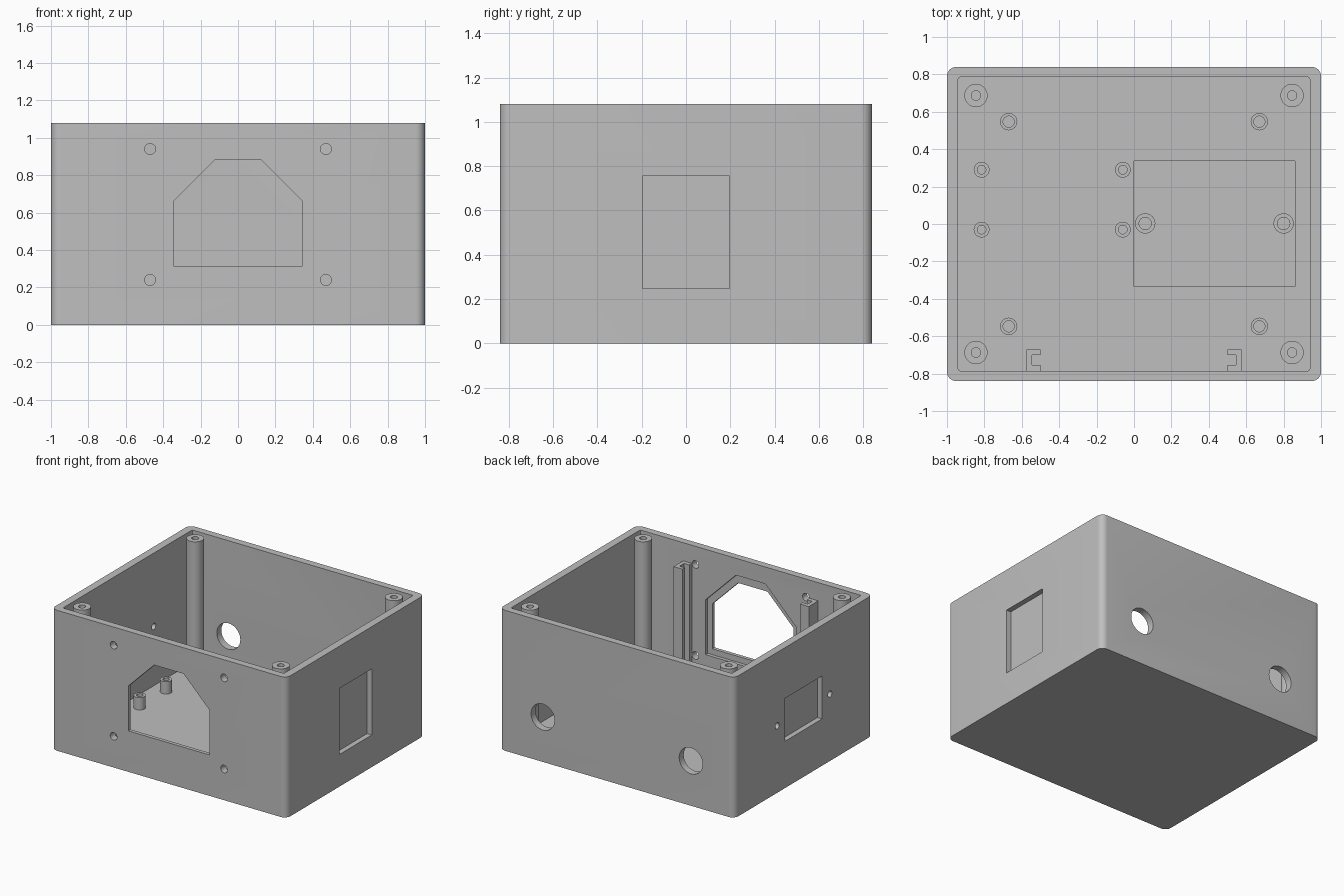
import bpy, bmesh, math
from mathutils import Vector

cube = bpy.data.objects.get("Cube")
if cube:
    bpy.data.objects.remove(cube, do_unlink=True)

HX, HY, H, WALL, FLOOR = 1.0, 0.84, 1.08, 0.06, 0.06

grey = bpy.data.materials.new("plain grey")
grey.use_nodes = True
grey.diffuse_color = (0.52, 0.52, 0.52, 1)
grey.node_tree.nodes["Principled BSDF"].inputs["Base Color"].default_value = (0.52, 0.52, 0.52, 1)


def finish(name, bm):
    bmesh.ops.recalc_face_normals(bm, faces=bm.faces)
    mesh = bpy.data.meshes.new(name)
    bm.to_mesh(mesh)
    bm.free()
    mesh.materials.append(grey)
    obj = bpy.data.objects.new(name, mesh)
    bpy.context.collection.objects.link(obj)
    return obj


def prism(name, points, axis, lo, hi):
    """Extrude a 2D outline along an axis from lo to hi."""
    place = {"x": lambda u, v, w: (w, u, v),
             "y": lambda u, v, w: (u, w, v),
             "z": lambda u, v, w: (u, v, w)}[axis]
    bm = bmesh.new()
    face = bm.faces.new([bm.verts.new(place(u, v, lo)) for u, v in points])
    ext = bmesh.ops.extrude_face_region(bm, geom=[face])
    shift = Vector(place(0, 0, hi - lo))
    bmesh.ops.translate(bm, vec=shift,
                        verts=[g for g in ext["geom"] if isinstance(g, bmesh.types.BMVert)])
    return finish(name, bm)


def rect(u0, u1, v0, v1):
    return [(u0, v0), (u1, v0), (u1, v1), (u0, v1)]


def circle(u, v, r, n=32):
    return [(u + r * math.cos(math.tau * i / n), v + r * math.sin(math.tau * i / n))
            for i in range(n)]


def rounded(hx, hy, r, n=8):
    pts = []
    for k, (sx, sy) in enumerate([(1, 1), (-1, 1), (-1, -1), (1, -1)]):
        for i in range(n + 1):
            a = math.pi / 2 * (k + i / n)
            pts.append((sx * (hx - r) + r * math.cos(a), sy * (hy - r) + r * math.sin(a)))
    return pts


def gable(half, bottom, shoulder, top, top_half):
    return [(-half, bottom), (half, bottom), (half, shoulder),
            (top_half, top), (-top_half, top), (-half, shoulder)]


def cut(target, cutter):
    cutter.hide_render = True
    mod = target.modifiers.new("cut", "BOOLEAN")
    mod.operation, mod.solver, mod.object = "DIFFERENCE", "EXACT", cutter
    bpy.context.view_layer.objects.active = target
    bpy.ops.object.modifier_apply(modifier=mod.name)
    bpy.data.objects.remove(cutter, do_unlink=True)


def smooth(obj):
    bpy.ops.object.select_all(action="DESELECT")
    obj.select_set(True)
    bpy.context.view_layer.objects.active = obj
    bpy.ops.object.shade_smooth_by_angle(angle=math.radians(30))


def hollow_post(name, x, y, r_out, r_in, top, hole_floor):
    """Turn a post profile with a blind screw hole."""
    profile = [(0, hole_floor), (r_in, hole_floor), (r_in, top), (r_out, top),
               (r_out, FLOOR / 2), (0, FLOOR / 2)]
    bm = bmesh.new()
    verts = [bm.verts.new((r, 0, z)) for r, z in profile]
    edges = [bm.edges.new(pair) for pair in zip(verts, verts[1:])]
    bmesh.ops.spin(bm, geom=verts + edges, cent=(0, 0, 0), axis=(0, 0, 1),
                   angle=math.tau, steps=32)
    bmesh.ops.remove_doubles(bm, verts=bm.verts, dist=0.0005)
    bmesh.ops.translate(bm, verts=bm.verts, vec=(x, y, 0))
    smooth(finish(name, bm))


# Open box with rounded upright edges
box = prism("enclosure_shell", rounded(HX, HY, 0.05), "z", 0, H)
cut(box, prism("cavity", rounded(HX - WALL, HY - WALL + 0.005, 0.012, 3), "z", FLOOR, H + 0.2))

# Front socket opening with a wider rebate on the inside, and its screw holes
cut(box, prism("socket_opening", gable(0.345, 0.315, 0.66, 0.88, 0.125), "y", -1, -0.7))
cut(box, prism("socket_rebate", gable(0.385, 0.27, 0.69, 0.95, 0.125), "y", -0.812, -0.7))
for x in (-0.47, 0.47):
    for z in (0.24, 0.94):
        cut(box, prism("socket_screw_hole", circle(x, z, 0.029, 24), "y", -1, -0.7))

# Round cable holes in the back
for x in (-0.63, 0.63):
    cut(box, prism("cable_hole", circle(x, 0.345, 0.1, 40), "y", 0.7, 1))

# Blind pockets in both side walls
cut(box, prism("left_pocket", rect(-0.197, 0.197, 0.247, 0.755), "x", HX - 0.04, 1.2))
cut(box, prism("right_pocket", rect(-0.225, 0.225, 0.36, 0.69), "x", -1.2, -HX + 0.04))
for y in (-0.32, 0.32):
    cut(box, prism("side_screw_hole", circle(y, 0.515, 0.024, 24), "x", -1.2, -0.9))

# Shallow bay in the floor
cut(box, prism("floor_bay", rect(0, 0.86, -0.335, 0.338), "z", FLOOR - 0.015, 0.2))
smooth(box)

# Corner lid posts and outer standoffs
for sx in (-1, 1):
    for sy in (-1, 1):
        hollow_post("lid_post", sx * 0.845, sy * 0.687, 0.062, 0.025, H, 0.75)
        hollow_post("outer_standoff", sx * 0.67, sy * 0.547, 0.046, 0.03, 0.155, FLOOR)

# Board standoffs and bay posts
for x in (-0.815, -0.06):
    for y in (-0.03, 0.29):
        hollow_post("board_standoff", x, y, 0.042, 0.023, 0.155, FLOOR)
for x in (0.06, 0.8):
    hollow_post("bay_post", x, 0.003, 0.054, 0.033, 0.155, FLOOR)

# Facing slotted rails behind the front wall
rail = [(0.575, -0.79), (0.575, -0.67), (0.5, -0.67), (0.5, -0.7),
        (0.545, -0.7), (0.545, -0.755), (0.5, -0.755), (0.5, -0.79)]
for name, side in (("left_rail", 1), ("right_rail", -1)):
    prism(name, [(side * x, y) for x, y in rail], "z", FLOOR / 2, 0.94)
